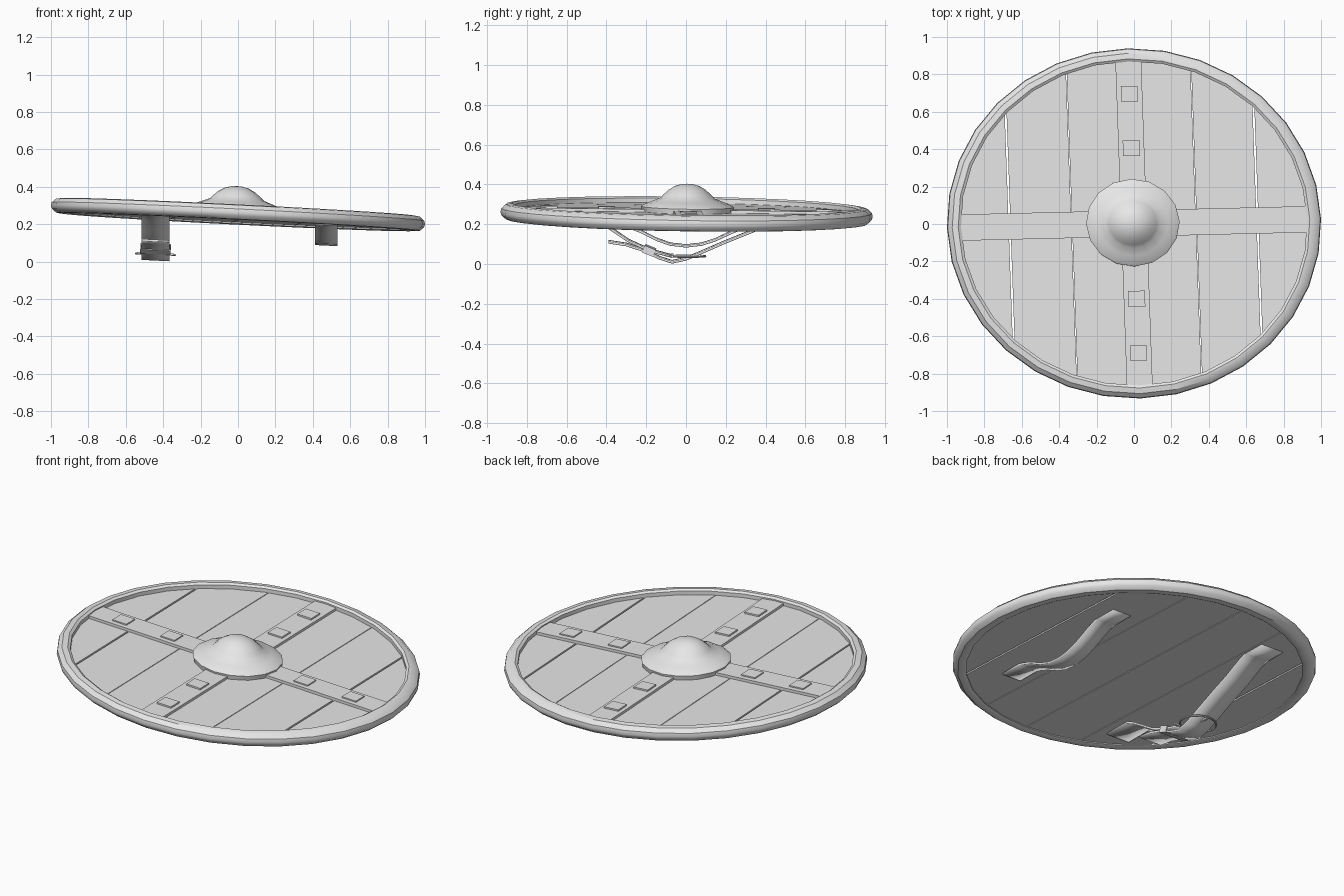
import bpy, bmesh, math
from mathutils import Matrix, Vector

cube = bpy.data.objects.get("Cube")
if cube:
    bpy.data.objects.remove(cube, do_unlink=True)

grey = bpy.data.materials.new("plain_grey")
grey.diffuse_color = (0.8, 0.8, 0.8, 1)
grey.use_nodes = True
grey.node_tree.nodes["Principled BSDF"].inputs["Base Color"].default_value = (0.8, 0.8, 0.8, 1)

# The shield lies slightly tilted, turned and narrower in y
LIE = Matrix(((1, -0.033, 0.0, 0),
              (0.024, 0.936, 0.0, 0.003),
              (-0.05, -0.0125, 1, 0.2515),
              (0, 0, 0, 1)))


def finish(name, bm, matrix=None, smooth=False):
    bmesh.ops.recalc_face_normals(bm, faces=bm.faces[:])
    if matrix:
        bm.transform(matrix)
    mesh = bpy.data.meshes.new(name)
    bm.to_mesh(mesh)
    bm.free()
    mesh.materials.append(grey)
    obj = bpy.data.objects.new(name, mesh)
    bpy.context.collection.objects.link(obj)
    if smooth:
        bpy.ops.object.select_all(action='DESELECT')
        bpy.context.view_layer.objects.active = obj
        obj.select_set(True)
        bpy.ops.object.shade_smooth_by_angle(angle=math.radians(35))
    return obj


def lathe(name, profile, steps, closed=False, matrix=LIE):
    bm = bmesh.new()
    verts = [bm.verts.new((r, 0, z)) for r, z in profile]
    edges = [bm.edges.new(p) for p in zip(verts, verts[1:])]
    if closed:
        edges.append(bm.edges.new((verts[-1], verts[0])))
    bmesh.ops.spin(bm, geom=verts + edges, cent=(0, 0, 0), axis=(0, 0, 1),
                   angle=math.tau, steps=steps)
    bmesh.ops.remove_doubles(bm, verts=bm.verts[:], dist=1e-4)
    return finish(name, bm, matrix, True)


def box(name, lo, hi, matrix=LIE):
    bm = bmesh.new()
    bmesh.ops.create_cube(bm, size=1)
    size = [b - a for a, b in zip(lo, hi)]
    mid = [(a + b) / 2 for a, b in zip(lo, hi)]
    bm.transform(Matrix.Translation(mid) @ Matrix.Diagonal((*size, 1)))
    return finish(name, bm, matrix)


def strap(name, path, xc, width, thick=0.011):
    """Leather band along a (y, z) path, sloped across like the board."""
    bm = bmesh.new()
    rows = [[bm.verts.new((xc + s * width / 2, y, z - 0.05 * s * width / 2))
             for s in (-1, 1)] for y, z in path]
    for a, b in zip(rows, rows[1:]):
        bm.faces.new((a[0], a[1], b[1], b[0]))
    obj = finish(name, bm, None, True)
    mod = obj.modifiers.new("thickness", 'SOLIDIFY')
    mod.thickness = thick
    mod.offset = 0
    return obj


# Rim
lathe("rim", [(0.925, -0.035), (0.925, 0.032), (0.94, 0.041), (0.972, 0.037),
              (0.996, 0.016), (1.0, -0.004), (0.994, -0.02), (0.972, -0.038),
              (0.94, -0.041)], 32, closed=True)

# Planks: a disc cut into six boards
cuts = [-0.95, -0.665, -0.333, 0.0, 0.333, 0.66, 0.95]
gaps = [0, 0.005, 0.002, 0.002, 0.002, 0.005, 0]
for i in range(6):
    bm = bmesh.new()
    bmesh.ops.create_circle(bm, cap_ends=True, segments=32, radius=0.94)
    for x, side in ((cuts[i] + gaps[i], -1), (cuts[i + 1] - gaps[i + 1], 1)):
        bmesh.ops.bisect_plane(bm, geom=bm.verts[:] + bm.edges[:] + bm.faces[:],
                               plane_co=(x, 0, 0), plane_no=(side, 0, 0),
                               clear_outer=True)
    bmesh.ops.translate(bm, verts=bm.verts[:], vec=(0, 0, -0.03))
    ext = bmesh.ops.extrude_face_region(bm, geom=bm.faces[:], use_keep_orig=True)
    top = [v for v in ext["geom"] if isinstance(v, bmesh.types.BMVert)]
    bmesh.ops.translate(bm, verts=top, vec=(0, 0, 0.04))
    finish(f"plank_{i + 1}", bm, LIE)

# Crossed bands with small square plates
box("cross_band_side", (-0.93, -0.075, 0.0), (0.93, 0.075, 0.026))
box("cross_band_long", (-0.069, -0.93, 0.0), (0.069, 0.93, 0.024))
for n, d in enumerate((-0.74, -0.43, 0.43, 0.74), 1):
    for label, x, y in (("side", d, 0), ("long", 0, d)):
        box(f"band_plate_{label}_{n}", (x - 0.045, y - 0.045, 0.02),
            (x + 0.045, y + 0.045, 0.033))

# Domed boss with a flange
lathe("boss", [(0, 0.01), (0.245, 0.01), (0.25, 0.036), (0.235, 0.046), (0.19, 0.063),
               (0.145, 0.08), (0.128, 0.097), (0.1, 0.121), (0.065, 0.141),
               (0.03, 0.15), (0, 0.152)], 16,
      matrix=Matrix.Translation((-0.006, 0.004, 0)) @ LIE)

# Hand grip strap
strap("grip_strap", [(-0.46, 0.199), (-0.33, 0.197), (-0.29, 0.188), (-0.23, 0.165),
                     (-0.15, 0.125), (-0.08, 0.1), (0, 0.091), (0.08, 0.1),
                     (0.15, 0.123), (0.23, 0.16), (0.29, 0.184), (0.33, 0.193),
                     (0.46, 0.192)], 0.472, 0.12)

# Arm strap: free half and buckle half
AX = -0.441
strap("arm_strap_free_end", [(0.63, 0.236), (0.5, 0.237), (0.45, 0.222), (0.34, 0.168),
                             (0.2, 0.112), (0.08, 0.06), (0, 0.026), (-0.07, 0.011),
                             (-0.13, 0.03), (-0.22, 0.072), (-0.3, 0.098),
                             (-0.39, 0.112)], AX, 0.15)
strap("arm_strap_buckle_end", [(-0.66, 0.25), (-0.5, 0.249), (-0.45, 0.225),
                               (-0.36, 0.166), (-0.29, 0.118), (-0.22, 0.086),
                               (-0.14, 0.058), (-0.07, 0.04)], AX, 0.15)

# Keeper loop round both halves
bm = bmesh.new()
ring = [(-0.081, -0.019), (0.081, -0.019), (0.081, 0.019), (-0.081, 0.019)]
ends = [[bm.verts.new((x, y, z)) for x, z in ring] for y in (-0.03, 0.03)]
for i in range(4):
    j = (i + 1) % 4
    bm.faces.new((ends[0][i], ends[0][j], ends[1][j], ends[1][i]))
keeper = finish("keeper_loop", bm, Matrix.Translation((AX, -0.185, 0.068))
                @ Matrix.Rotation(-0.38, 4, 'X') @ Matrix.Rotation(0.05, 4, 'Y'))
mod = keeper.modifiers.new("thickness", 'SOLIDIFY')
mod.thickness = 0.006

# Buckle ring and pin
hoop = [(1 + 0.055 * math.cos(a), 0.055 * math.sin(a))
        for a in (math.tau * k / 6 for k in range(6))]
lathe("buckle_ring", hoop, 24, closed=True,
      matrix=Matrix.Translation((AX, 0.01, 0.039)) @ Matrix.Rotation(0.04, 4, 'Y')
      @ Matrix.Diagonal((0.104, 0.088, 0.09, 1)))
box("buckle_pin", (-0.006, -0.09, -0.005), (0.006, 0.1, 0.005),
    Matrix.Translation((AX, 0.0, 0.041)))
box("buckle_bar", (-0.1, -0.006, -0.005), (0.1, 0.006, 0.005),
    Matrix.Translation((AX, -0.07, 0.042)) @ Matrix.Rotation(0.05, 4, 'Y'))
